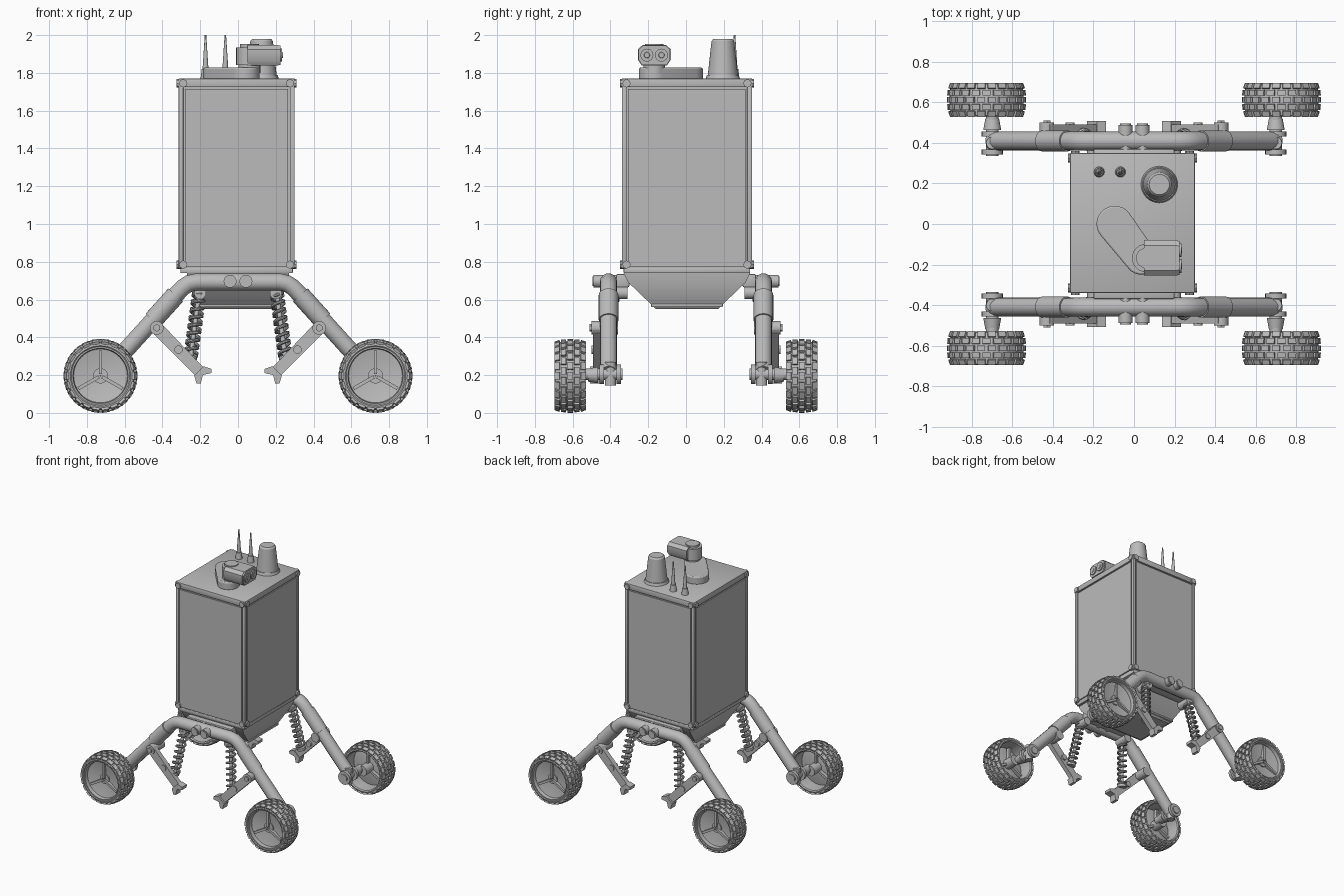
import bpy, bmesh, math
from mathutils import Vector, Matrix

if "Cube" in bpy.data.objects:
    bpy.data.objects.remove(bpy.data.objects["Cube"])

GREY = bpy.data.materials.new("plain grey")
GREY.use_nodes = True
GREY.diffuse_color = (0.5, 0.5, 0.5, 1)
GREY.node_tree.nodes["Principled BSDF"].inputs["Base Color"].default_value = (0.5, 0.5, 0.5, 1)
made = []


def add(name, mesh):
    mesh.name = name
    mesh.materials.clear()
    mesh.materials.append(GREY)
    ob = bpy.data.objects.new(name, mesh)
    bpy.context.collection.objects.link(ob)
    made.append(ob)
    return ob


def from_bm(name, bm):
    bmesh.ops.recalc_face_normals(bm, faces=bm.faces)
    mesh = bpy.data.meshes.new(name)
    bm.to_mesh(mesh)
    bm.free()
    return add(name, mesh)


def box(name, lo, hi, bevel=0.0):
    lo, hi = Vector(lo), Vector(hi)
    bm = bmesh.new()
    bmesh.ops.create_cube(bm, size=1, matrix=Matrix.Translation((lo + hi) / 2)
                          @ Matrix.Diagonal((*(hi - lo), 1)))
    if bevel:
        bmesh.ops.bevel(bm, geom=bm.edges[:], offset=bevel, segments=2, affect='EDGES', profile=0.5)
    return from_bm(name, bm)


def rod(name, a, b, r1, r2=None, sides=24):
    """Cylinder or cone between two points."""
    a, b = Vector(a), Vector(b)
    turn = (b - a).to_track_quat('Z', 'Y').to_matrix().to_4x4()
    bm = bmesh.new()
    bmesh.ops.create_cone(bm, cap_ends=True, segments=sides, radius1=r1,
                          radius2=r1 if r2 is None else r2, depth=(b - a).length,
                          matrix=Matrix.Translation((a + b) / 2) @ turn)
    return from_bm(name, bm)


def pipe(name, points, radius, res=5):
    """Round tube along a path."""
    cu = bpy.data.curves.new(name, 'CURVE')
    cu.dimensions = '3D'
    cu.bevel_depth, cu.bevel_resolution, cu.use_fill_caps = radius, res, True
    sp = cu.splines.new('POLY')
    sp.points.add(len(points) - 1)
    for p, co in zip(sp.points, points):
        p.co = (*co, 1)
    tmp = bpy.data.objects.new(name, cu)
    mesh = bpy.data.meshes.new_from_object(tmp)
    bpy.data.objects.remove(tmp)
    return add(name, mesh)


def prism(name, outline, axis, lo, hi):
    """Extrude a 2D outline along x, y or z."""
    bm = bmesh.new()
    put = {'x': lambda p, t: (t, *p), 'y': lambda p, t: (p[0], t, p[1]), 'z': lambda p, t: (*p, t)}[axis]
    rings = [[bm.verts.new(put(p, t)) for p in outline] for t in (lo, hi)]
    bm.faces.new(rings[0])
    bm.faces.new(rings[1])
    for i in range(len(outline)):
        j = (i + 1) % len(outline)
        bm.faces.new((rings[0][i], rings[0][j], rings[1][j], rings[1][i]))
    return from_bm(name, bm)


# Body: inset core, top cap, corner posts and corner clamps
X0, X1, Y0, Y1 = -0.315, 0.3, -0.34, 0.35
box("body_core", (X0 + .012, Y0 + .012, .76), (X1 - .012, Y1 - .012, 1.74))
box("body_panels_front_back", (X0 + .034, Y0 + .003, .775), (X1 - .034, Y1 - .003, 1.715))
box("body_panels_sides", (X0 + .003, Y0 + .034, .775), (X1 - .003, Y1 - .034, 1.715))
box("top_cap", (X0, Y0, 1.725), (X1, Y1, 1.77), .004)
box("base_plate", (X0 + .01, Y0 + .01, .74), (X1 - .01, Y1 - .01, .768), .004)
for x, sx in ((X0, 1), (X1, -1)):
    for y, sy in ((Y0, 1), (Y1, -1)):
        ax, ay = sorted((x, x + sx * .026)), sorted((y, y + sy * .026))
        box("corner_post", (ax[0], ay[0], .765), (ax[1], ay[1], 1.735), .006)
        for z in (.785, 1.745):
            rod("clamp_bolt_x", (x - sx * .01, y + sy * .025, z), (x + sx * .03, y + sy * .025, z), .022, sides=8)
            rod("clamp_bolt_y", (x + sx * .025, y - sy * .01, z), (x + sx * .025, y + sy * .03, z), .022, sides=8)

# Tapered belly pan below the body
bm = bmesh.new()
levels = [(.27, .335, .74), (.265, .31, .69), (.215, .18, .565), (.2, .165, .55)]
rings = [[bm.verts.new((sx * x, sy * y + .005, z)) for sx, sy in ((-1, -1), (1, -1), (1, 1), (-1, 1))]
         for x, y, z in levels]
for a, b in zip(rings, rings[1:]):
    for i in range(4):
        bm.faces.new((a[i], a[(i + 1) % 4], b[(i + 1) % 4], b[i]))
bm.faces.new(rings[0])
bm.faces.new(rings[-1])
from_bm("belly_pan", bm)
box("belly_rim", (-.225, -.185, .56), (.225, .195, .578), .006)

# Roof: slanted capsule base
ends = [(Vector((-.095, 0)), .09), (Vector((.035, -.17)), .08)]
along = math.atan2(-.17, .13)
outline = [c + r * Vector((math.cos(t), math.sin(t)))
           for k, (c, r) in enumerate(ends)
           for t in [along + math.pi / 2 + k * math.pi + i * math.pi / 12 for i in range(13)]]
capsule = prism("roof_arm_base", outline, 'z', 1.765, 1.828)
bev = capsule.modifiers.new("soft_edge", 'BEVEL')
bev.width, bev.segments, bev.limit_method = .008, 2, 'ANGLE'

# Roof: camera head on its neck, with two lenses toward +x
rod("camera_neck", (.06, -.168, 1.8), (.06, -.168, 1.86), .058)
head = [(-.255, 1.87), (-.235, 1.84), (-.1, 1.84), (-.08, 1.87), (-.08, 1.925),
        (-.105, 1.947), (-.23, 1.947), (-.255, 1.925)]
prism("camera_head", head, 'x', .05, .215)
rod("camera_head_back", (.06, -.168, 1.842), (.06, -.168, 1.935), .07)
prism("camera_hood", [(y * .96 - .0067, z * .96 + .0757) for y, z in head], 'x', .21, .225)
rod("camera_cap", (.06, -.168, 1.93), (.06, -.168, 1.953), .05)
for y in (-.207, -.13):
    rod("lens_ring", (.2, y, 1.894), (.234, y, 1.894), .034)
    rod("lens", (.22, y, 1.894), (.238, y, 1.894), .022, .014)

# Roof: tapered antenna dome and two whips
rod("dome_foot", (.125, .195, 1.765), (.125, .195, 1.79), .092, .084, 32)
rod("dome_cone", (.125, .195, 1.785), (.125, .195, 1.968), .08, .06, 32)
rod("dome_top", (.125, .195, 1.968), (.125, .195, 1.98), .06, .05, 32)
for x in (-.172, -.067):
    rod("whip_base", (x, .257, 1.765), (x, .257, 1.82), .027, .02, 12)
    rod("whip", (x, .257, 1.815), (x, .257, 2.0), .016, .004, 12)

# Suspension: tube frames, links, springs and axle hubs
for sy in (-1, 1):
    half = [(.70, .215), (.315, .64), (.29, .665), (.26, .685), (.22, .693)]
    path = half + [(-x, z) for x, z in reversed(half)]
    pipe("frame_tube", [(x, sy * .41, z) for x, z in path], .046)
    box("frame_saddle", (-.2, min(sy * .3, sy * .37), .665), (.2, max(sy * .3, sy * .37), .735), .008)
    for x in (-.042, .042):
        rod("frame_bolt", (x, sy * .33, .697), (x, sy * .49, .697), .034)
        rod("frame_bolt_face", (x, sy * .485, .697), (x, sy * .495, .697), .026)
    for sx in (-1, 1):
        P = lambda x, y, z: (sx * x, sy * y, z)
        rod("tube_sleeve", P(.33, .41, .624), P(.45, .41, .491), .052)
        # Lower link with its pivot and forked foot
        d, n = Vector((-.7, -.714)), Vector((.714, -.7))
        start, end = Vector((.44, .46)), Vector((.2, .215))
        bar = [start + n * .034, start - n * .034, end - n * .03, end + n * .03]
        prism("lower_link", [(sx * p.x, p.y) for p in bar], 'y', sy * .455, sy * .492)
        rod("link_pivot", P(.43, .36, .45), P(.43, .5, .45), .036)
        rod("link_pivot_bolt", P(.43, .49, .45), P(.43, .51, .45), .02, sides=6)
        rod("link_knuckle", P(.315, .44, .335), P(.315, .5, .335), .022)
        foot = [end - d * .01 + n * .035, end - d * .01 - n * .035, end + d * .03 - n * .056,
                end + d * .045 - n * .04, end + d * .02, end + d * .045 + n * .04, end + d * .03 + n * .056]
        prism("link_foot", [(sx * p.x, p.y) for p in foot], 'y', sy * .45, sy * .508)
        # Coil spring and damper
        top, low = Vector(P(.205, .385, .635)), Vector(P(.25, .44, .30))
        turn = (low - top).to_track_quat('Z', 'Y')
        coil = [top.lerp(low, i / 96) + turn @ Vector((.031 * math.cos(i * math.pi / 6),
                .031 * math.sin(i * math.pi / 6), 0)) for i in range(97)]
        pipe("coil_spring", coil, .009, 2)
        rod("damper", top, low, .013, sides=12)
        rod("spring_seat", low, low + (low - top) * .06, .034)
        rod("spring_mount", P(.2, .31, .635), P(.2, .42, .635), .032)
        # Axle hub and clamp
        rod("axle", P(.7, .335, .205), P(.7, .56, .205), .03)
        rod("axle_cup", P(.7, .465, .2), P(.7, .52, .2), .044, .034)
        for y in (.355, .445):
            rod("axle_clamp", P(.7, y - .012, .205), P(.7, y + .012, .205), .052)
        rod("axle_pin", P(.7, .40, .145), P(.7, .40, .27), .03)

# Wheel, built once around the y axis with its outer side toward -y
bm = bmesh.new()


def lathe(profile, steps=48):
    rings = [[bm.verts.new((r * math.cos(t), y, r * math.sin(t))) for r, y in profile]
             for t in [2 * math.pi * i / steps for i in range(steps)]]
    for a, b in zip(rings, rings[1:] + rings[:1]):
        for i in range(len(profile)):
            j = (i + 1) % len(profile)
            bm.faces.new((a[i], a[j], b[j], b[i]))


def block(size, matrix):
    bmesh.ops.create_cube(bm, size=1, matrix=matrix @ Matrix.Diagonal((*size, 1)))


lathe([(.152, -.075), (.16, -.082), (.174, -.078), (.181, -.045), (.183, 0), (.181, .045),
       (.174, .078), (.16, .082), (.152, .075), (.148, 0)])
lathe([(.152, -.05), (.06, -.03), (.002, -.03), (.002, -.01), (.06, -.01), (.152, -.03)])
lathe([(.154, -.078), (.154, -.05), (.142, -.05), (.146, -.078)])
lathe([(.04, -.04), (.04, .08), (.002, .08), (.002, -.04)], 24)
COUNT = 22
for row, (y, r, tilt) in enumerate([(-.068, .177, .35), (-.035, .184, .1), (0, .187, 0),
                                    (.035, .184, -.1), (.068, .177, -.35)]):
    for i in range(COUNT):
        a = 2 * math.pi * (i + .5 * (row % 2)) / COUNT
        m = Matrix.Rotation(-a, 4, 'Y') @ Matrix.Translation((r, y, 0)) @ Matrix.Rotation(-tilt, 4, 'Z')
        block((.017, .028, .039), m)
for k in range(3):
    a = math.radians(90 + 120 * k)
    for y in (-.042, .005):
        block((.125, .028, .018), Matrix.Rotation(-a, 4, 'Y') @ Matrix.Translation((.072, y, 0)))
first = from_bm("wheel", bm)
for sx in (-1, 1):
    for sy in (-1, 1):
        ob = first if (sx, sy) == (-1, -1) else add("wheel", first.data)
        ob.location = (sx * .728, sy * .613, .196)
        ob.rotation_euler.z = math.pi if sy > 0 else 0

# Smooth the round parts and keep the edges sharp
bpy.ops.object.select_all(action='DESELECT')
for ob in made:
    ob.select_set(True)
bpy.context.view_layer.objects.active = made[0]
bpy.ops.object.shade_smooth_by_angle(angle=math.radians(35))
